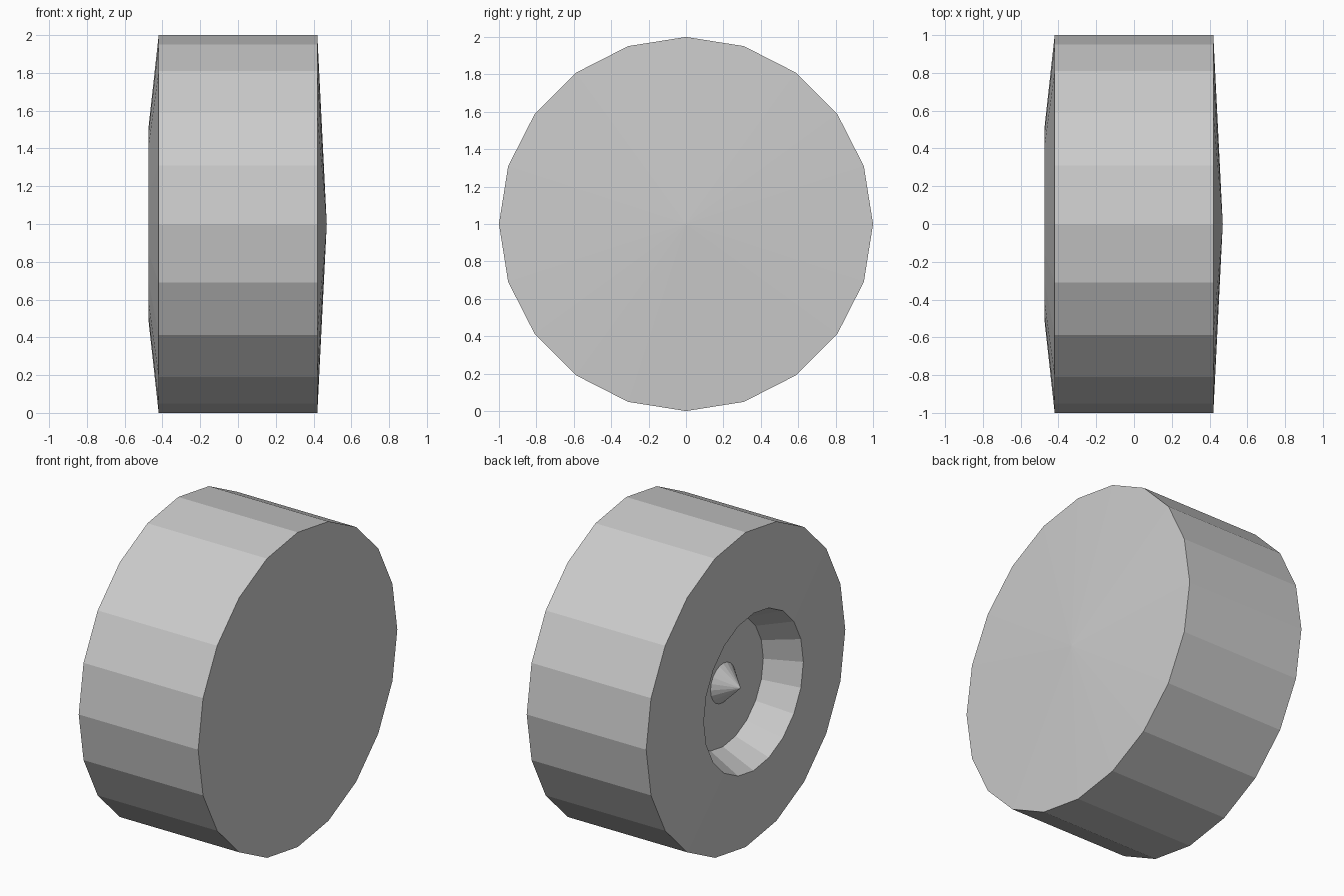
import bpy, bmesh, math

if "Cube" in bpy.data.objects:
    bpy.data.objects.remove(bpy.data.objects["Cube"])

SIDES = 20

# Half-profile (x along axle, radius): outer cap, tread, raised face, dished recess, hub spike
PROFILE = [(0.47, 0), (0.42, 1.0), (-0.42, 1.0), (-0.475, 0.5),
           (-0.26, 0.405), (-0.26, 0.125), (-0.385, 0)]


def lathe_x(name, profile, sides, centre_z):
    """Revolve a profile about the x axis into a closed flat-shaded solid."""
    bm = bmesh.new()
    rings = []
    for x, r in profile:
        count = sides if r else 1
        rings.append([bm.verts.new((x, r * math.sin(i * math.tau / sides),
                                    centre_z + r * math.cos(i * math.tau / sides)))
                      for i in range(count)])
    for a, b in zip(rings, rings[1:]):
        for i in range(sides):
            j = (i + 1) % sides
            quad = [a[i % len(a)], a[j % len(a)], b[j % len(b)], b[i % len(b)]]
            bm.faces.new(list(dict.fromkeys(quad)))
    bmesh.ops.recalc_face_normals(bm, faces=bm.faces[:])
    mesh = bpy.data.meshes.new(name)
    bm.to_mesh(mesh)
    bm.free()
    obj = bpy.data.objects.new(name, mesh)
    bpy.context.collection.objects.link(obj)
    return obj


# Wheel standing on the ground, axle along x
lathe_x("wheel", PROFILE, SIDES, 1.0)
